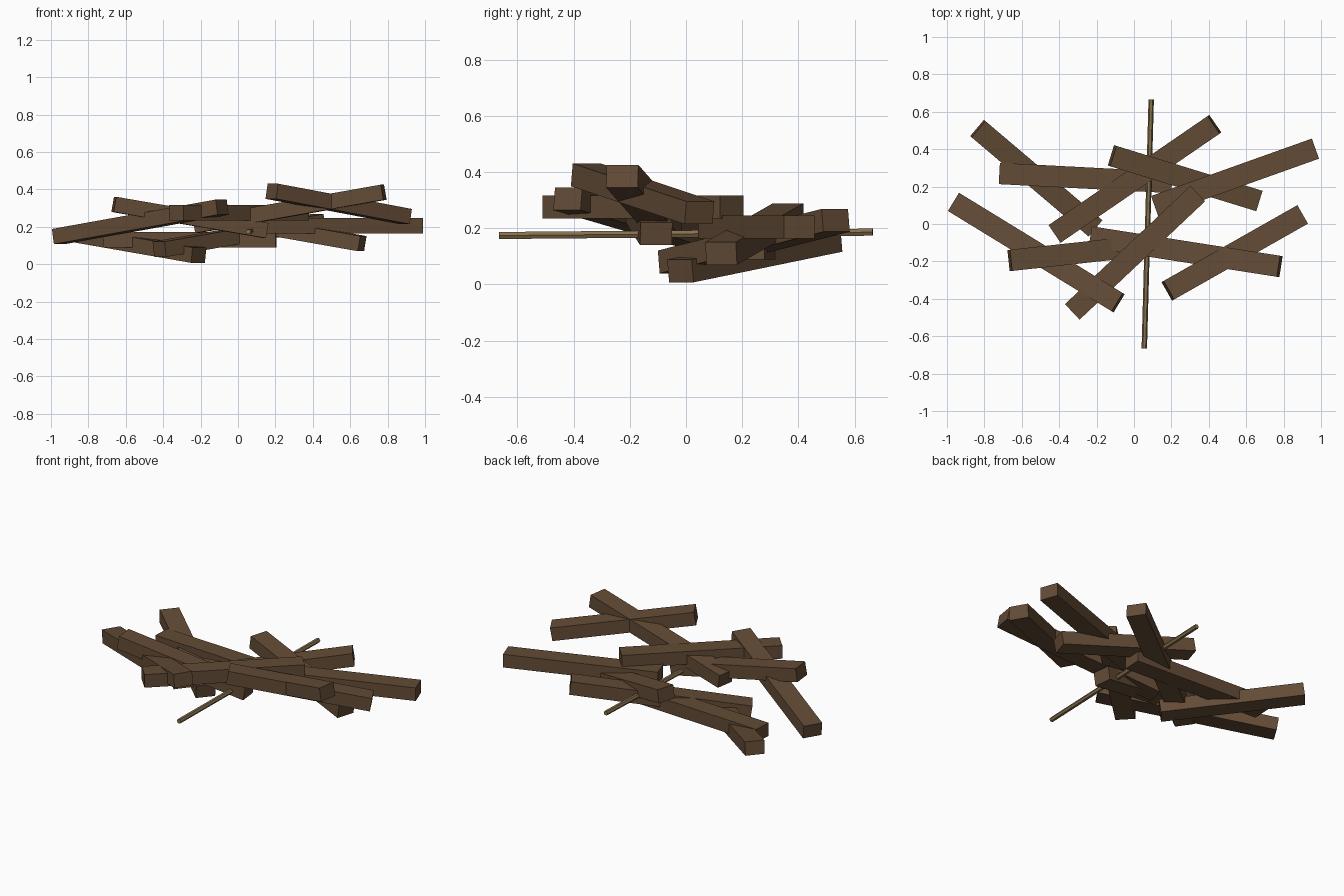
import bpy, bmesh
from mathutils import Vector, Matrix

if "Cube" in bpy.data.objects:
    bpy.data.objects.remove(bpy.data.objects["Cube"])


def material(name, color):
    m = bpy.data.materials.new(name)
    m.diffuse_color = (*color, 1)
    m.use_nodes = True
    m.node_tree.nodes["Principled BSDF"].inputs["Base Color"].default_value = m.diffuse_color
    return m


DARK_WOOD = material("dark_wood", (0.125, 0.071, 0.037))
STICK_WOOD = material("pale_stick_wood", (0.245, 0.165, 0.075))


def finish(name, bm, a, b, mat):
    """Lay a piece built along local x between end points a and b, kept upright."""
    a, b = Vector(a), Vector(b)
    x = (b - a).normalized()
    y = Vector((0, 0, 1)).cross(x).normalized()
    z = x.cross(y)
    rot = Matrix((x, y, z)).transposed().to_4x4()
    bm.transform(Matrix.Translation((a + b) / 2) @ rot)
    me = bpy.data.meshes.new(name)
    bm.to_mesh(me)
    bm.free()
    me.materials.append(mat)
    bpy.context.collection.objects.link(bpy.data.objects.new(name, me))


def plank(name, a, b, width=0.114, height=0.082):
    bm = bmesh.new()
    bmesh.ops.create_cube(bm, size=1)
    bm.transform(Matrix.Diagonal(((Vector(b) - Vector(a)).length, width, height, 1)))
    finish(name, bm, a, b, DARK_WOOD)


def stick(name, a, b, radius=0.0145, sides=6):
    bm = bmesh.new()
    bmesh.ops.create_cone(bm, cap_ends=True, segments=sides, radius1=radius,
                          radius2=radius, depth=(Vector(b) - Vector(a)).length)
    bm.transform(Matrix.Rotation(1.5707963, 4, 'Y'))
    finish(name, bm, a, b, STICK_WOOD)


# Scattered planks: centre points of both ends
planks = [
    ((-0.835, 0.51, 0.157), (-0.21, -0.02, 0.048)),
    ((-0.72, 0.27, 0.13), (0.203, 0.222, 0.13)),
    ((-0.42, -0.05, 0.08), (0.43, 0.533, 0.228)),
    ((-0.117, 0.365, 0.248), (0.664, 0.125, 0.11)),
    ((0.11, 0.096, 0.205), (0.97, 0.403, 0.205)),
    ((-0.33, -0.47, 0.275), (0.341, 0.163, 0.275)),
    ((-0.96, 0.115, 0.148), (-0.085, -0.421, 0.305)),
    ((-0.664, -0.195, 0.32), (0.15, -0.106, 0.18)),
    ((-0.227, -0.07, 0.207), (0.779, -0.227, 0.385)),
    ((0.181, -0.357, 0.39), (0.896, 0.048, 0.255)),
]
for i, (a, b) in enumerate(planks, 1):
    plank(f"plank_{i}", a, b)

# Thin stick poking through the heap
stick("thin_stick", (0.055, -0.665, 0.174), (0.092, 0.665, 0.186))
